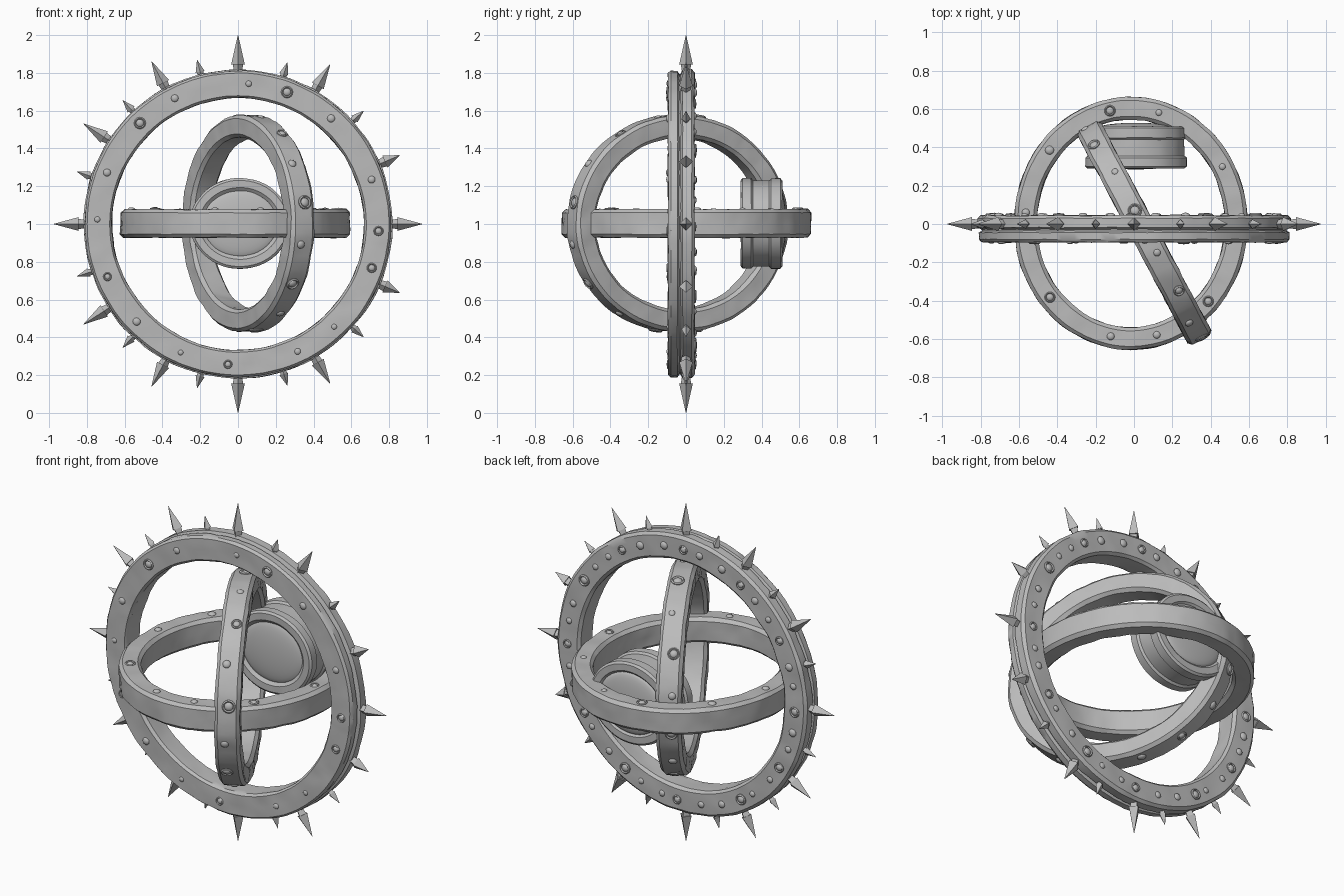
import bpy, bmesh, math, random
from mathutils import Matrix, Vector, noise

random.seed(4)
cube = bpy.data.objects.get("Cube")
if cube:
    bpy.data.objects.remove(cube)

grey = bpy.data.materials.new("weathered grey")
grey.use_nodes = True
grey.diffuse_color = (0.5, 0.5, 0.5, 1)
bsdf = grey.node_tree.nodes["Principled BSDF"]
bsdf.inputs["Base Color"].default_value = (0.5, 0.5, 0.5, 1)
bsdf.inputs["Roughness"].default_value = 0.7


def frame(xdir, ydir, loc):
    """Matrix whose local x and y follow the given directions."""
    x, y = Vector(xdir).normalized(), Vector(ydir).normalized()
    m = Matrix((x, y, x.cross(y))).transposed().to_4x4()
    m.translation = loc
    return m


def refine(profile, step):
    """Split long profile edges so the surface can be roughened."""
    out = []
    for i, p in enumerate(profile):
        a, b = Vector(p), Vector(profile[(i + 1) % len(profile)])
        k = max(1, round((b - a).length / step))
        out += [a.lerp(b, j / k) for j in range(k)]
    return out


def sweep(bm, profile, a, b, n, mat):
    """Sweep a closed (radial offset, height) profile round an ellipse."""
    rows = []
    for i in range(n):
        t = 2 * math.pi * i / n
        rows.append([bm.verts.new(mat @ Vector(((a + r) * math.cos(t), (b + r) * math.sin(t), h)))
                     for r, h in profile])
    k = len(profile)
    for i in range(n):
        p, q = rows[i], rows[(i + 1) % n]
        for j in range(k):
            bm.faces.new((p[j], q[j], q[(j + 1) % k], p[(j + 1) % k]))


def roughen(bm, amount):
    """Hammered, worn surface."""
    bmesh.ops.recalc_face_normals(bm, faces=bm.faces)
    bm.normal_update()
    for v in bm.verts:
        n = noise.noise(v.co * 9) + 0.5 * noise.noise(v.co * 24)
        v.co += v.normal * n * amount


def finish(bm, name, angle=35):
    bmesh.ops.recalc_face_normals(bm, faces=bm.faces)
    for f in bm.faces:
        f.smooth = True
    me = bpy.data.meshes.new(name)
    bm.to_mesh(me)
    bm.free()
    me.set_sharp_from_angle(angle=math.radians(angle))
    me.materials.append(grey)
    ob = bpy.data.objects.new(name, me)
    bpy.context.collection.objects.link(ob)
    return ob


def ring(name, profile, a, b, mat, amount=0.005):
    bm = bmesh.new()
    sweep(bm, refine(profile, 0.03), a, b, 144, mat)
    roughen(bm, amount)
    return finish(bm, name)


def rivet(bm, mat, size, collar):
    """Flattened dome, sometimes with a raised collar, facing local z."""
    bmesh.ops.create_uvsphere(bm, u_segments=12, v_segments=8, radius=1,
                              matrix=mat @ Matrix.Diagonal((size, size, size * 0.6, 1)))
    if collar:
        w = size * 0.25
        sweep(bm, [(w, -w), (w, w), (0, w * 2), (-w, w), (-w, -w)],
              size * 1.2, size * 1.2, 16, mat)


def face_rivets(name, mat, a, b, h, count, size):
    """Rivets on the flat side of a ring, at signed height h."""
    bm = bmesh.new()
    for i in range(count):
        t = 2 * math.pi * (i + random.uniform(-0.2, 0.2)) / count
        pos = Matrix.Translation((a * math.cos(t), b * math.sin(t), h))
        flip = Matrix.Rotation(math.pi if h < 0 else 0, 4, 'X')
        rivet(bm, mat @ pos @ flip, size * random.uniform(0.75, 1.1), i % 3 == 0)
    return finish(bm, name)


def rim_rivets(name, mat, a, b, count, size):
    """Rivets on the outer rim of a ring."""
    bm = bmesh.new()
    for i in range(count):
        t = 2 * math.pi * (i + 0.5) / count
        c, s = math.cos(t), math.sin(t)
        out = Vector((c / a, s / b, 0)).normalized()
        m = frame((0, 0, 1), out.cross((0, 0, 1)), (a * c, b * s, random.uniform(-0.02, 0.02)))
        if m.col[2].to_3d().dot(out) < 0:
            m = m @ Matrix.Rotation(math.pi, 4, 'X')
        rivet(bm, mat @ m, size * random.uniform(0.75, 1.1), i % 2 == 0)
    return finish(bm, name)


def band(thick, half, bevel):
    """Bevelled rectangular ring section, measured in from the outer radius."""
    return [(0, -half + bevel), (0, half - bevel), (-bevel, half), (bevel - thick, half),
            (-thick, half - bevel), (-thick, bevel - half), (bevel - thick, -half), (-bevel, -half)]


# Outer ring: two bands with a groove between them
outer_mat = frame((1, 0, 0), (0, 0, 1), (0, 0, 1))
outer_profile = [(-0.018, 0.095), (-0.006, 0.08), (-0.006, 0.045), (-0.022, 0.036), (-0.022, 0.028),
                 (0, 0.018), (0, -0.03), (-0.016, -0.045), (-0.135, -0.045), (-0.15, -0.03),
                 (-0.15, 0.08), (-0.138, 0.095)]
ring("outer_ring", outer_profile, 0.817, 0.817, outer_mat)
face_rivets("outer_back_rivets", outer_mat, 0.745, 0.745, -0.045, 36, 0.022)
face_rivets("outer_front_rivets", outer_mat, 0.745, 0.745, 0.093, 16, 0.02)

# Horizontal ring
level_mat = Matrix.Translation((-0.017, 0.003, 1.003))
ring("horizontal_ring", band(0.118, 0.075, 0.018), 0.608, 0.66, level_mat)
face_rivets("horizontal_ring_rivets", level_mat, 0.55, 0.6, 0.073, 10, 0.022)

# Upright ring, turned about the vertical axis
upright_mat = frame((0.468, -0.884, 0), (0, 0, 1), (0.053, -0.045, 1.003))
ring("upright_ring", band(0.118, 0.069, 0.018), 0.635, 0.573, upright_mat)
rim_rivets("upright_ring_rivets", upright_mat, 0.633, 0.571, 16, 0.024)

# Drum with raised rims and a domed lens at each end
drum_mat = frame((1, 0, 0), (0, 0, 1), (0.01, 0.4, 1.003))
drum_profile = [(-0.012, 0.11), (0, 0.1), (0, 0.055), (-0.012, 0.045), (-0.012, -0.04), (0, -0.05),
                (0, -0.1), (-0.012, -0.11), (-0.05, -0.11), (-0.068, -0.095), (-0.068, 0.095), (-0.05, 0.11)]
bm = bmesh.new()
sweep(bm, refine(drum_profile, 0.03), 0.265, 0.24, 64, drum_mat)
roughen(bm, 0.003)
finish(bm, "drum")
for name, h in (("front_lens", 0.085), ("back_lens", -0.098)):
    bm = bmesh.new()
    bmesh.ops.create_uvsphere(bm, u_segments=48, v_segments=16, radius=1,
                              matrix=drum_mat @ Matrix.Translation((0, 0, h))
                              @ Matrix.Diagonal((0.205, 0.18, 0.03, 1)))
    finish(bm, name)


# Spikes: four-sided arrowheads on tapered stems
def spike(bm, angle, tip, width, length):
    t = math.radians(angle)
    out = Vector((math.cos(t), 0, math.sin(t)))
    base = Matrix.Translation((0, 0, 1)) @ out.to_track_quat('Z', 'Y').to_matrix().to_4x4()
    barb, root = tip - length, 0.805
    bmesh.ops.create_cone(bm, cap_ends=True, segments=4, radius1=width, radius2=0.001, depth=length,
                          matrix=base @ Matrix.Translation((0, 0, tip - length / 2)))
    bmesh.ops.create_cone(bm, cap_ends=True, segments=4, radius1=width * 0.6, radius2=width * 0.75,
                          depth=barb - root, matrix=base @ Matrix.Translation((0, 0, (barb + root) / 2)))


large = [0, 23, 60, 90, 118, 147, 180, 213, 242, 270, 300, 337]
small = [42, 73, 104, 133, 162, 198, 227, 256, 287, 318]
bm = bmesh.new()
for a in large:
    tip = 1.0 if a % 180 == 90 else 0.93 if a in (23, 337) else 0.975
    spike(bm, a, tip, 0.036, tip - 0.845)
for a in small:
    spike(bm, a, 0.895, 0.024, 0.065)
finish(bm, "spikes", 20)
